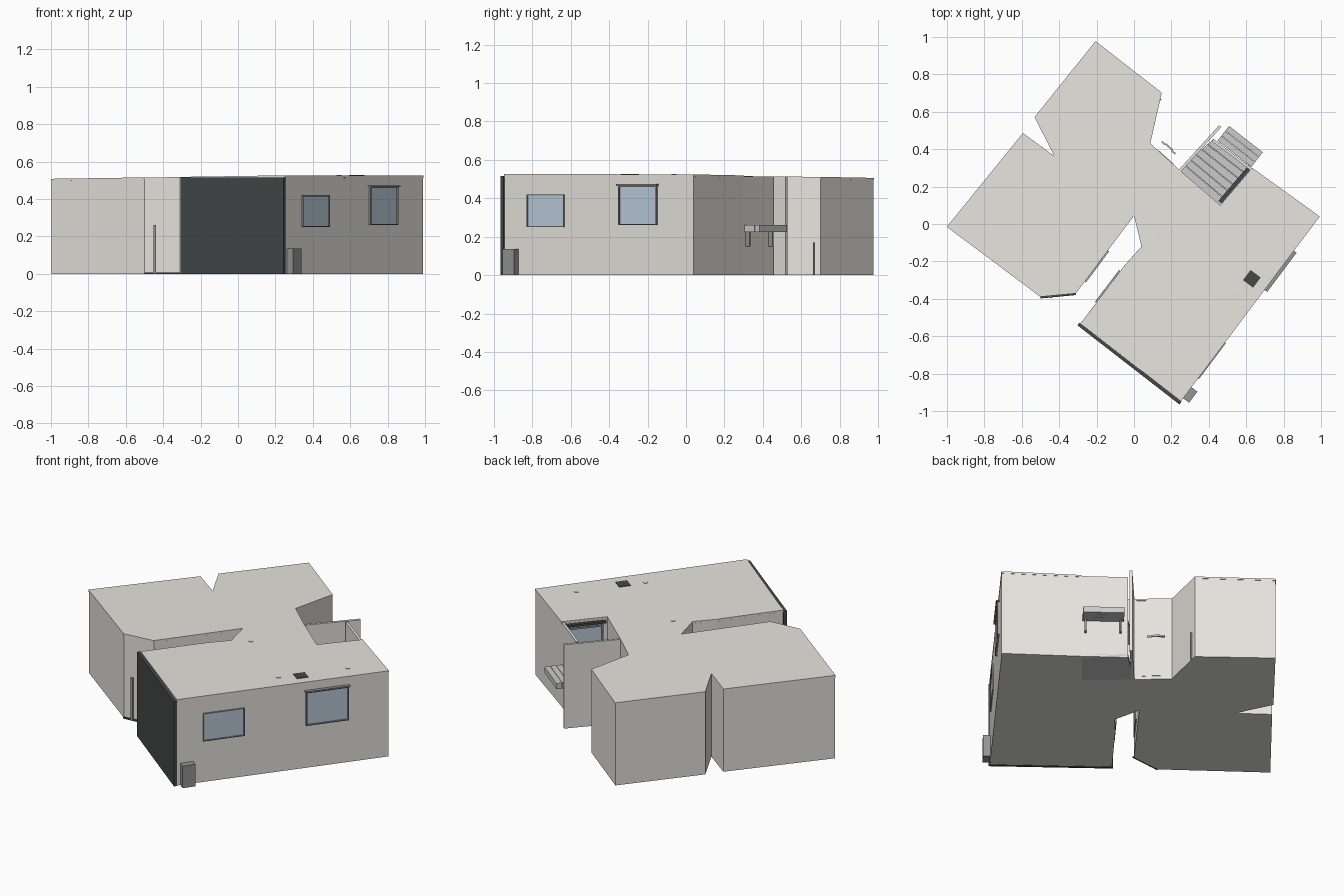
import bpy, bmesh, math
from mathutils import Vector

if "Cube" in bpy.data.objects:
    bpy.data.objects.remove(bpy.data.objects["Cube"])


def material(name, r, g, b):
    m = bpy.data.materials.new(name)
    m.diffuse_color = (r, g, b, 1)
    m.use_nodes = True
    m.node_tree.nodes["Principled BSDF"].inputs["Base Color"].default_value = m.diffuse_color
    return m


CREAM = material("cream", 0.80, 0.78, 0.73)
DARK = material("charcoal", 0.06, 0.065, 0.065)
GREY = material("mid_grey", 0.30, 0.30, 0.30)
DECK = material("deck_grey", 0.52, 0.52, 0.51)
GLASS = material("glass", 0.50, 0.60, 0.70)


def roof_z(x, y):
    return 0.516 + 0.0085 * (x - y)


def prism(name, pts, bottom, top, mat):
    """Extrude a plan outline between two heights (numbers or functions of x, y)."""
    height = lambda h, p: h(*p) if callable(h) else h
    bm = bmesh.new()
    lo = [bm.verts.new((*p, height(bottom, p))) for p in pts]
    hi = [bm.verts.new((*p, height(top, p))) for p in pts]
    bm.faces.new(lo)
    bm.faces.new(hi)
    n = len(pts)
    for i in range(n):
        j = (i + 1) % n
        bm.faces.new((lo[i], lo[j], hi[j], hi[i]))
    bmesh.ops.recalc_face_normals(bm, faces=bm.faces)
    me = bpy.data.meshes.new(name)
    bm.to_mesh(me)
    bm.free()
    me.materials.append(mat)
    ob = bpy.data.objects.new(name, me)
    bpy.context.collection.objects.link(ob)
    return ob


def wall_box(name, a, b, t0, t1, z0, z1, d0, d1, mat):
    """Box along wall a-b from fraction t0 to t1; d0..d1 is its reach out to the left."""
    a, b = Vector(a), Vector(b)
    d = b - a
    n = Vector((-d.y, d.x)).normalized()
    pts = [a + d * t0 + n * d0, a + d * t1 + n * d0,
           a + d * t1 + n * d1, a + d * t0 + n * d1]
    return prism(name, [tuple(p) for p in pts], z0, z1, mat)


def window(name, a, b, t0, t1, z0, z1, out=0.008, f=0.006, glass=GLASS):
    """Pane with a four-sided frame."""
    ft = f / (Vector(b) - Vector(a)).length
    wall_box(name + "_glass", a, b, t0, t1, z0, z1, -0.01, 0.003, glass)
    for part, s in (("left", (t0, t0 + ft, z0, z1)), ("right", (t1 - ft, t1, z0, z1)),
                    ("sill", (t0, t1, z0, z0 + f)), ("head", (t0, t1, z1 - f, z1))):
        wall_box(f"{name}_{part}_frame", a, b, *s, -0.01, out, GREY)


# Plan outline, clockwise: left wing, back wing, courtyard, main wing, inner corner
A, B, C = (0.99, 0.04), (0.25, -0.945), (-0.285, -0.53)
YARD_E, YARD_S, YARD_W = (0.63, 0.30), (0.46, 0.10), (0.24, 0.29)
BACK_IN, BACK_R, BACK_L = (0.087, 0.43), (0.148, 0.70), (-0.205, 0.975)
WING_R, WING_F, CORNER = (-0.31, -0.37), (-0.50, -0.388), (0.0, 0.045)
outline = [(-0.998, -0.015), (-0.592, 0.485), (-0.425, 0.362), (-0.53, 0.57), BACK_L,
           BACK_R, BACK_IN, YARD_W, YARD_S, YARD_E, A, B, C, (-0.05, -0.22),
           (0.04, -0.12), CORNER, WING_R, WING_F, (-0.57, -0.335)]
prism("house_walls", outline, 0, lambda x, y: roof_z(x, y) - 0.012, CREAM)
roof = [(x * 1.003, y * 1.003) for x, y in outline]
prism("roof_slab", roof, lambda x, y: roof_z(x, y) - 0.012, roof_z, CREAM)

# Walls that close the courtyard, leaving it open to the sky
wall_box("courtyard_outer_wall", (0.425, 0.455), YARD_E, 0, 1, 0, 0.513, -0.015, 0, CREAM)
wall_box("courtyard_screen_wall", YARD_W, (0.455, 0.528), 0, 1, 0, 0.512, -0.015, 0, CREAM)
prism("courtyard_floor", [YARD_W, YARD_S, YARD_E, (0.425, 0.455)], 0, 0.02, DECK)

# Raised deck boards inside, and the balcony outside on its brackets
for i in range(6):
    t = i / 6
    p = [Vector(YARD_S).lerp(Vector(YARD_E), k) for k in (t, t + 0.155)]
    q = [Vector(YARD_W).lerp(Vector((0.425, 0.455)), k) for k in (t, t + 0.155)]
    prism(f"deck_board_{i}", [tuple(v) for v in (p[0], p[1], q[1], q[0])], 0.225, 0.24, DECK)
for i in range(3):
    wall_box(f"balcony_board_{i}", (0.425, 0.46), YARD_E, 0.1, 0.98, 0.225, 0.26,
             0.002 + 0.034 * i, 0.034 + 0.034 * i, DECK)
for i, t in enumerate((0.15, 0.9)):
    wall_box(f"balcony_bracket_{i}", (0.425, 0.46), YARD_E, t, t + 0.04, 0.15, 0.225,
             0, 0.025, GREY)

# Glazed door and rail on the courtyard side of the main wing
window("courtyard_window", YARD_S, YARD_E, 0.1, 0.92, 0.27, 0.48, 0.015, 0.01)
wall_box("courtyard_rail", YARD_S, YARD_E, 0.05, 0.95, 0.49, 0.503, 0.002, 0.022, DARK)

# Main wing windows, the second with a hood
window("main_window_near_front", A, B, 0.682, 0.878, 0.25, 0.42)
window("main_window_near_back", A, B, 0.19, 0.392, 0.26, 0.465, 0.012)
wall_box("window_hood", A, B, 0.185, 0.397, 0.465, 0.473, 0, 0.02, GREY)

# Dark end cladding and the equipment box at its corner
wall_box("dark_end_cladding", B, C, -0.01, 1.01, 0, 0.515, 0.002, 0.02, DARK)
wall_box("equipment_box", A, B, 0.925, 0.985, 0, 0.135, 0.002, 0.042, GREY)

# Back door, with its curved grab bar standing off the wall
wall_box("back_door", BACK_IN, YARD_W, 0.3, 0.8, 0.02, 0.40, -0.01, 0.004, CREAM)
for i in range(4):
    wall_box(f"grab_bar_{i}", BACK_IN, YARD_W, 0.18 + i * 0.12, 0.30 + i * 0.12, 0.24, 0.25,
             0.045 + 0.006 * math.sin(i * math.pi / 3), 0.054 + 0.006 * math.sin(i * math.pi / 3),
             DECK)
wall_box("back_wing_post", BACK_R, BACK_IN, 0.12, 0.14, 0, 0.17, 0, 0.008, GREY)

# Left wing: front post, threshold and inner glazing
wall_box("wing_post", WING_R, WING_F, 0.68, 0.75, 0, 0.26, 0, 0.012, GREY)
wall_box("wing_threshold", WING_R, WING_F, 0, 1, 0, 0.008, 0, 0.01, DARK)
window("wing_inner_window", CORNER, WING_R, 0.45, 0.85, 0.08, 0.44)
window("main_inner_window", C, (-0.05, -0.22), 0.35, 0.9, 0.08, 0.44)

# Roof vents and the dark roof hatch
for i, (x, y) in enumerate(((0.135, -0.068), (0.785, -0.062), (0.54, -0.38))):
    circle = [(x + 0.013 * math.cos(k * math.pi / 8), y + 0.013 * math.sin(k * math.pi / 8))
              for k in range(16)]
    prism(f"roof_vent_{i}", circle, 0.51, roof_z(x, y) + 0.003, CREAM)
hatch = [(0.63 + 0.048 * math.cos(math.radians(a)), -0.293 + 0.048 * math.sin(math.radians(a)))
         for a in (8, 98, 188, 278)]
prism("roof_hatch", hatch, 0.51, lambda x, y: roof_z(x, y) + 0.003, DARK)
